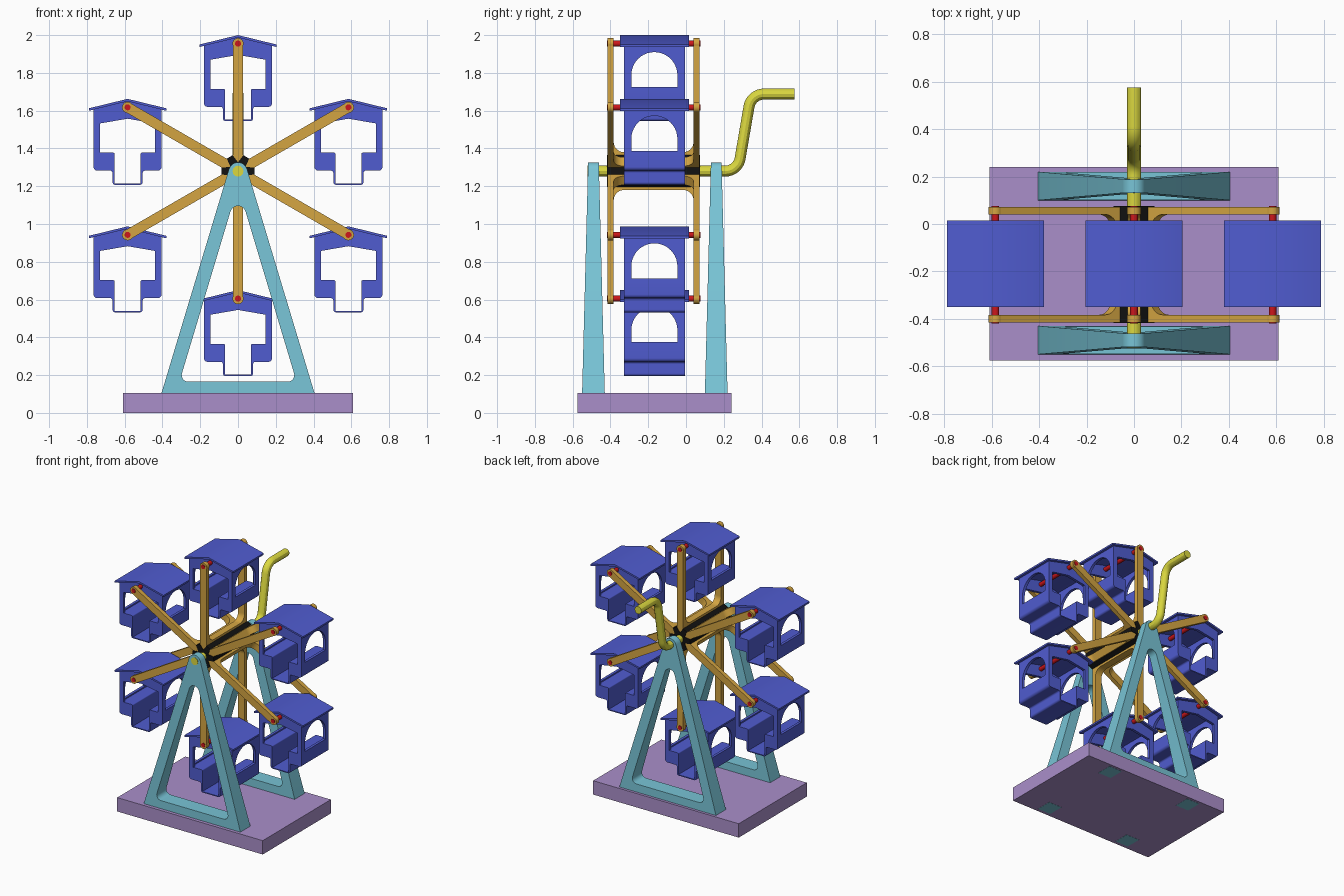
import bpy, bmesh
from math import sin, cos, tan, pi, radians
from mathutils import Vector, Matrix

if "Cube" in bpy.data.objects:
    bpy.data.objects.remove(bpy.data.objects["Cube"])


def material(name, *rgb):
    lin = [((c / 255 + 0.055) / 1.055) ** 2.4 for c in rgb] + [1]
    m = bpy.data.materials.new(name)
    m.use_nodes = True
    m.diffuse_color = lin
    m.node_tree.nodes["Principled BSDF"].inputs["Base Color"].default_value = lin
    return m


TEAL = material("teal", 120, 196, 214)
BLUE = material("blue", 80, 92, 208)
PURPLE = material("purple", 170, 143, 202)
AMBER = material("amber", 212, 165, 66)
YELLOW = material("yellow", 220, 217, 64)
RED = material("red", 205, 22, 28)
BLACK = material("black", 18, 18, 18)


def fillet(points, cyclic=True, steps=8):
    """Round every corner given as (u, v, radius)."""
    out = []
    n = len(points)
    for i, p in enumerate(points):
        c = Vector(p[:2])
        if len(p) < 3 or (not cyclic and i in (0, n - 1)):
            out.append(c)
            continue
        a = (Vector(points[i - 1][:2]) - c).normalized()
        b = (Vector(points[(i + 1) % n][:2]) - c).normalized()
        half = a.angle(b) / 2
        mid = c + (a + b).normalized() * p[2] / sin(half)
        start = c + a * p[2] / tan(half) - mid
        end = c + b * p[2] / tan(half) - mid
        turn = start.angle_signed(end)
        for k in range(steps + 1):
            out.append(mid + Matrix.Rotation(-turn * k / steps, 2) @ start)
    return out


def finish(name, mesh, mat):
    mesh.materials.clear()
    mesh.materials.append(mat)
    mesh.shade_smooth()
    mesh.set_sharp_from_angle(angle=radians(30))
    ob = bpy.data.objects.new(name, mesh)
    bpy.context.collection.objects.link(ob)
    return ob


def curve_mesh(curve):
    tmp = bpy.data.objects.new("helper", curve)
    bpy.context.collection.objects.link(tmp)
    dg = bpy.context.evaluated_depsgraph_get()
    mesh = bpy.data.meshes.new_from_object(tmp.evaluated_get(dg))
    bpy.data.objects.remove(tmp)
    return mesh


def add_spline(curve, pts, cyclic):
    s = curve.splines.new("POLY")
    s.points.add(len(pts) - 1)
    for q, p in zip(s.points, pts):
        q.co = (*p, 0, 1) if len(p) == 2 else (*p, 1)
    s.use_cyclic_u = cyclic


def plate(name, loops, lo, hi, axis, mat, shape=None):
    """Extrude filled outlines along y (outline in x, z) or x (outline in y, z)."""
    cu = bpy.data.curves.new(name, "CURVE")
    cu.dimensions = "2D"
    cu.fill_mode = "BOTH"
    cu.extrude = (hi - lo) / 2
    for loop in loops:
        add_spline(cu, fillet(loop), True)
    mesh = curve_mesh(cu)
    bm = bmesh.new()
    bm.from_mesh(mesh)
    bmesh.ops.remove_doubles(bm, verts=bm.verts, dist=1e-5)
    for v in bm.verts:
        u, w, d = v.co.x, v.co.y, v.co.z
        if shape:
            d *= shape(w)
        d += (lo + hi) / 2
        v.co = (u, d, w) if axis == "y" else (d, u, w)
    bmesh.ops.recalc_face_normals(bm, faces=bm.faces)
    bm.to_mesh(mesh)
    bm.free()
    return finish(name, mesh, mat)


def box(name, x0, x1, y0, y1, z0, z1, mat):
    return plate(name, [[(x0, z0), (x1, z0), (x1, z1), (x0, z1)]], y0, y1, "y", mat)


def disc(name, r, y0, y1, mat, segments=24):
    ring = [(r * cos(2 * pi * k / segments), r * sin(2 * pi * k / segments))
            for k in range(segments)]
    return plate(name, [ring], y0, y1, "y", mat)


def mirror(points):
    """Continue a right-hand outline with its left-hand reflection."""
    return points + [(-p[0], *p[1:]) for p in reversed(points) if p[0] != 0]


HUB_Z, REACH = 1.28, 0.675
FRONT, BACK = -0.415, 0.072

# Base and the two tapered A-frames
box("base", -0.61, 0.61, -0.575, 0.24, 0, 0.105, PURPLE)
outer = [(-0.405, 0.105), (0.405, 0.105), (0, 1.45, 0.05)]
opening = [(-0.31, 0.165, 0.035), (0.31, 0.165, 0.035), (0, 1.2, 0.042)]
for label, y in (("front", -0.49), ("back", 0.16)):
    plate(label + "_support", [outer, opening], y - 0.06, y + 0.06, "y", TEAL,
          lambda z: 1 - 0.53 * (z - 0.105) / 1.22)
    for side in (-1, 1):
        x = side * 0.35
        box(label + "_foot_tenon", x - 0.055, x + 0.055, y - 0.06, y + 0.06, -0.001, 0.1, TEAL)

# Axle bent into a crank handle
crank = bpy.data.curves.new("crank", "CURVE")
crank.dimensions = "3D"
crank.bevel_depth = 0.029
crank.bevel_resolution = 4
crank.use_fill_caps = True
path = fillet([(-0.522, HUB_Z), (0.275, HUB_Z, 0.08), (0.345, 1.688, 0.08), (0.575, 1.688)], False)
add_spline(crank, [(0, p.x, p.y) for p in path], False)
finish("axle_and_crank", curve_mesh(crank), YELLOW)

# Notched hub holding the arms
star = []
for k in range(6):
    for r, t in ((0.087, -0.018), (0.087, 0.018), (0.04, 0.023)):
        a = k * pi / 3
        star.append((r * cos(a) - t * sin(a), r * sin(a) + t * cos(a)))
hub = plate("hub", [star], FRONT - 0.003, BACK + 0.003, "y", BLACK)
hub.location.z = HUB_Z

# U-shaped double arm, shared by all spokes
t = 0.032
arm = plate("arm", [[(FRONT, REACH), (FRONT, 0.036, 0.02), (BACK, 0.036, 0.02), (BACK, REACH),
                     (BACK - t, REACH), (BACK - t, 0.1, 0.055),
                     (FRONT + t, 0.1, 0.055), (FRONT + t, REACH)]], -0.027, 0.027, "x", AMBER)
ends = [disc("arm_end", 0.029, FRONT, FRONT + t, AMBER),
        disc("arm_end", 0.029, BACK - t, BACK, AMBER)]
rod = disc("pivot_rod", 0.016, FRONT - 0.004, BACK + 0.004, RED, 16)

# Cabin, modelled about its pivot
Y0, Y1 = -0.329, -0.006


def roof_z(x):
    return 0.045 - 0.05 * x / 0.205


cabin = [plate("cabin_roof", [[(0, 0.045), (0.205, roof_z(0.205)), (0.205, roof_z(0.205) - 0.013),
                               (0, 0.032), (-0.205, roof_z(0.205) - 0.013),
                               (-0.205, roof_z(0.205))]], -0.35, 0.015, "y", BLUE)]
eave = roof_z(0.18) - 0.008
frame = mirror([(0.145, -0.24), (0.18, -0.24), (0.18, eave), (0, 0.037)])
frame += [(-0.145, -0.085), (0, -0.06), (0.145, -0.085)]
for y in (Y0, Y1 - 0.02):
    cabin.append(plate("cabin_end_frame", [frame], y, y + 0.02, "y", BLUE))

# Stepped benches and foot well
tub = mirror([(0.068, -0.403), (0.068, -0.24, 0.008), (0.18, -0.24), (0.18, -0.335, 0.02),
              (0.08, -0.335, 0.012), (0.08, -0.41, 0.015)])
cabin.append(plate("cabin_benches", [tub], Y0, Y1, "y", BLUE))

# Side walls with arched windows
mid, r = (Y0 + Y1) / 2, 0.122
arch = [(mid - r, -0.23), (mid + r, -0.23)]
arch += [(mid + r * cos(pi * k / 20), -0.167 + r * sin(pi * k / 20)) for k in range(21)]
wall = [(Y0, -0.24), (Y1, -0.24), (Y1, eave), (Y0, eave)]
for x in (-0.18, 0.16):
    cabin.append(plate("cabin_side_wall", [wall, arch], x, x + 0.02, "x", BLUE))


def place(ob, k, loc, angle=0):
    if k:
        name = ob.name.split(".")[0]
        ob = bpy.data.objects.new(name, ob.data)
        bpy.context.collection.objects.link(ob)
    ob.location = loc
    ob.rotation_euler.y = angle


# Six spokes, each carrying a level cabin
for k in range(6):
    a = k * pi / 3
    pivot = (REACH * sin(a), 0, HUB_Z + REACH * cos(a))
    place(arm, k, (0, 0, HUB_Z), a)
    for ob in ends + [rod] + cabin:
        place(ob, k, pivot)
